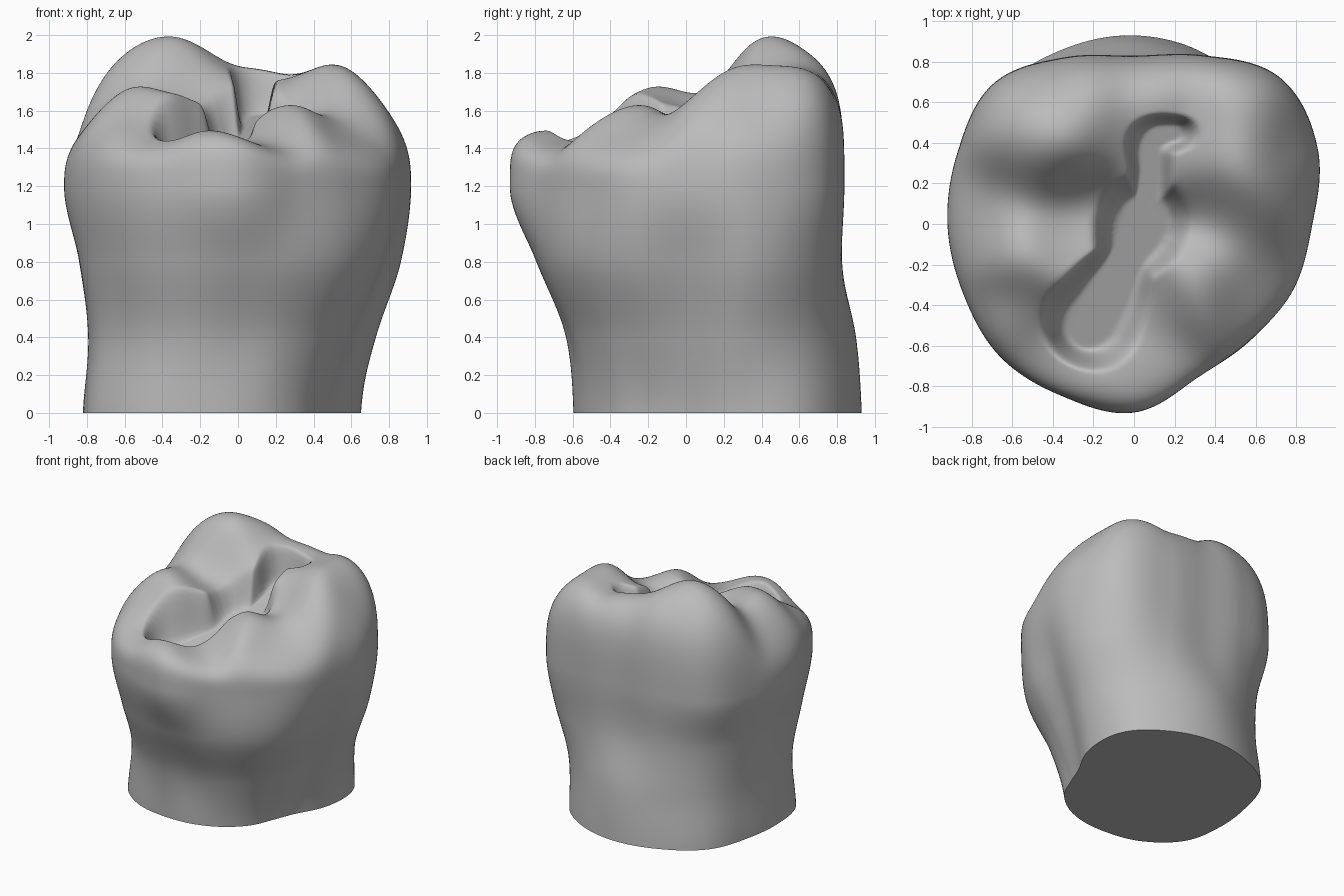
import bpy, bmesh, math

if "Cube" in bpy.data.objects:
    bpy.data.objects.remove(bpy.data.objects["Cube"], do_unlink=True)

SEGMENTS, WALL_RINGS, CROWN_RINGS = 180, 44, 120
LEVEL_STEP, BULGE = .4, 1.2

# Outline radii every 22.5 degrees, counterclockwise from +x, one list per level
OUTLINES = [
    [.52, .69, .86, .91, .93, .93, .93, .85, .82, .82, .74, .64, .58, .54, .51, .48],
    [.63, .79, .87, .89, .9, .89, .89, .83, .79, .79, .74, .68, .62, .62, .62, .61],
    [.78, .93, .96, .88, .82, .86, .9, .87, .84, .85, .85, .82, .79, .78, .79, .79],
    [.88, .98, 1.02, .9, .83, .89, .98, .94, .92, .91, .93, .92, .93, .82, .81, .85],
]

# Cusps, ridges and grooves of the chewing surface
CUSPS = [(-.38, .44, 2), (-.52, .4, 1.94), (-.2, .46, 1.94), (-.35, .62, 1.92),
         (-.42, .28, 1.89), (.55, .45, 1.83), (.56, .28, 1.83), (.55, .62, 1.81),
         (.3, -.28, 1.63), (-.58, -.11, 1.72), (-.1, -.82, 1.48)]
RIDGES = [(.1, .66, 1.81), (.32, .45, 1.79), (-.06, .38, 1.82), (.24, .25, 1.74),
          (-.36, -.12, 1.68), (-.42, -.64, 1.44), (-.6, -.4, 1.55), (.55, -.35, 1.47),
          (-.77, -.02, 1.55), (.8, .35, 1.58)]
GROOVES = [(.55, .1, 1.73), (.5, -.13, 1.57), (.32, .02, 1.57), (-.35, .1, 1.66),
           (-.6, .11, 1.68), (-.2, .08, 1.63), (.12, -.4, 1.5), (.08, -.66, 1.43)]

# Central pit: x, y, half width
PIT = [(.21, .45, .08), (.09, .41, .11), (.08, .25, .1), (.07, .1, .12),
       (.04, 0, .22), (-.04, -.18, .15), (-.13, -.35, .2), (-.21, -.48, .23)]


def cubic(a, b, c, d, t):
    return b + t * (c - a + t * (2 * a - 5 * b + 4 * c - d + t * (3 * (b - c) + d - a))) / 2


def outline_radius(outline, angle):
    n = len(outline)
    f = angle / math.tau * n % n
    i = int(f)
    return cubic(*[outline[(i + k) % n] for k in (-1, 0, 1, 2)], f - i)


def wall_radius(angle, z):
    radii = [outline_radius(o, angle) for o in OUTLINES]
    radii = [radii[0]] + radii + [radii[-2]]
    i = int(z / LEVEL_STEP)
    return cubic(*radii[i:i + 4], z / LEVEL_STEP - i)


def shoulder(angle, q):
    """Rounding of the crown towards its edge, squarer at the front and back."""
    n = 2.6 + 1.5 * math.sin(angle) ** 2
    return (1 - q ** n) ** (1 / n)


def blend(x, y, heights):
    total = weight = 0
    for px, py, h in heights:
        w = math.exp(-((x - px) ** 2 + (y - py) ** 2) / .04)
        total += w * h
        weight += w
    return total / weight


def fit_heights(points):
    """Correct the control heights so that the blended surface meets them."""
    targets = []
    for x, y, z in points:
        angle = math.atan2(y, x) % math.tau
        q = math.hypot(x, y) / outline_radius(OUTLINES[-1], angle)
        targets.append((x, y, (z - BULGE) / shoulder(angle, q)))
    heights = targets
    for _ in range(6):
        heights = [(x, y, h + t - blend(x, y, heights))
                   for (x, y, h), (_, _, t) in zip(heights, targets)]
    return heights


HEIGHTS = fit_heights(CUSPS + RIDGES + GROOVES)

# Smooth path of overlapping discs along the pit
DISCS = []
ends = [PIT[0]] + PIT + [PIT[-1]]
for i in range(len(PIT) - 1):
    for s in range(6):
        DISCS.append([cubic(*values, s / 6) for values in zip(*ends[i:i + 4])])
DISCS.append(PIT[-1])


def crown_point(angle, q):
    r = q * outline_radius(OUTLINES[-1], angle)
    x, y = r * math.cos(angle), r * math.sin(angle)
    z = BULGE + blend(x, y, HEIGHTS) * shoulder(angle, q)
    near = min(math.hypot(x - px, y - py) / w for px, py, w in DISCS)
    floor = min(z, 1.41 + .35 * y)
    t = min(max((near - .6) / .48, 0), 1)
    z += (floor - z) * (1 - t * t * (3 - 2 * t))
    return x, y, z


# Tooth: root wall and crown as stacked rings, closed at both ends
bm = bmesh.new()
angles = [math.tau * i / SEGMENTS for i in range(SEGMENTS)]
rings = []
for k in range(WALL_RINGS):
    z = BULGE * k / WALL_RINGS
    rings.append([bm.verts.new((wall_radius(a, z) * math.cos(a),
                                wall_radius(a, z) * math.sin(a), z)) for a in angles])
for k in range(CROWN_RINGS):
    q = 1 - (k / CROWN_RINGS) ** 2.5
    rings.append([bm.verts.new(crown_point(a, q)) for a in angles])
centre = bm.verts.new(crown_point(0, 0))
for low, high in zip(rings, rings[1:]):
    for i in range(SEGMENTS):
        j = (i + 1) % SEGMENTS
        bm.faces.new((low[i], low[j], high[j], high[i]))
for i in range(SEGMENTS):
    bm.faces.new((rings[-1][i], rings[-1][(i + 1) % SEGMENTS], centre))
bm.faces.new(reversed(rings[0]))

# Soften the chewing surface
crown = [v for ring in rings[WALL_RINGS + 8:] for v in ring]
for _ in range(3):
    bmesh.ops.smooth_vert(bm, verts=crown, factor=.5,
                          use_axis_x=False, use_axis_y=False, use_axis_z=True)

mesh = bpy.data.meshes.new("molar_tooth")
bm.to_mesh(mesh)
bm.free()
tooth = bpy.data.objects.new("molar_tooth", mesh)
bpy.context.collection.objects.link(tooth)

# Plain grey material
grey = bpy.data.materials.new("plain_grey")
grey.use_nodes = True
colour = (.5, .5, .5, 1)
grey.diffuse_color = colour
grey.node_tree.nodes["Principled BSDF"].inputs["Base Color"].default_value = colour
mesh.materials.append(grey)

bpy.context.view_layer.objects.active = tooth
tooth.select_set(True)
bpy.ops.object.shade_smooth_by_angle(angle=math.radians(60))
